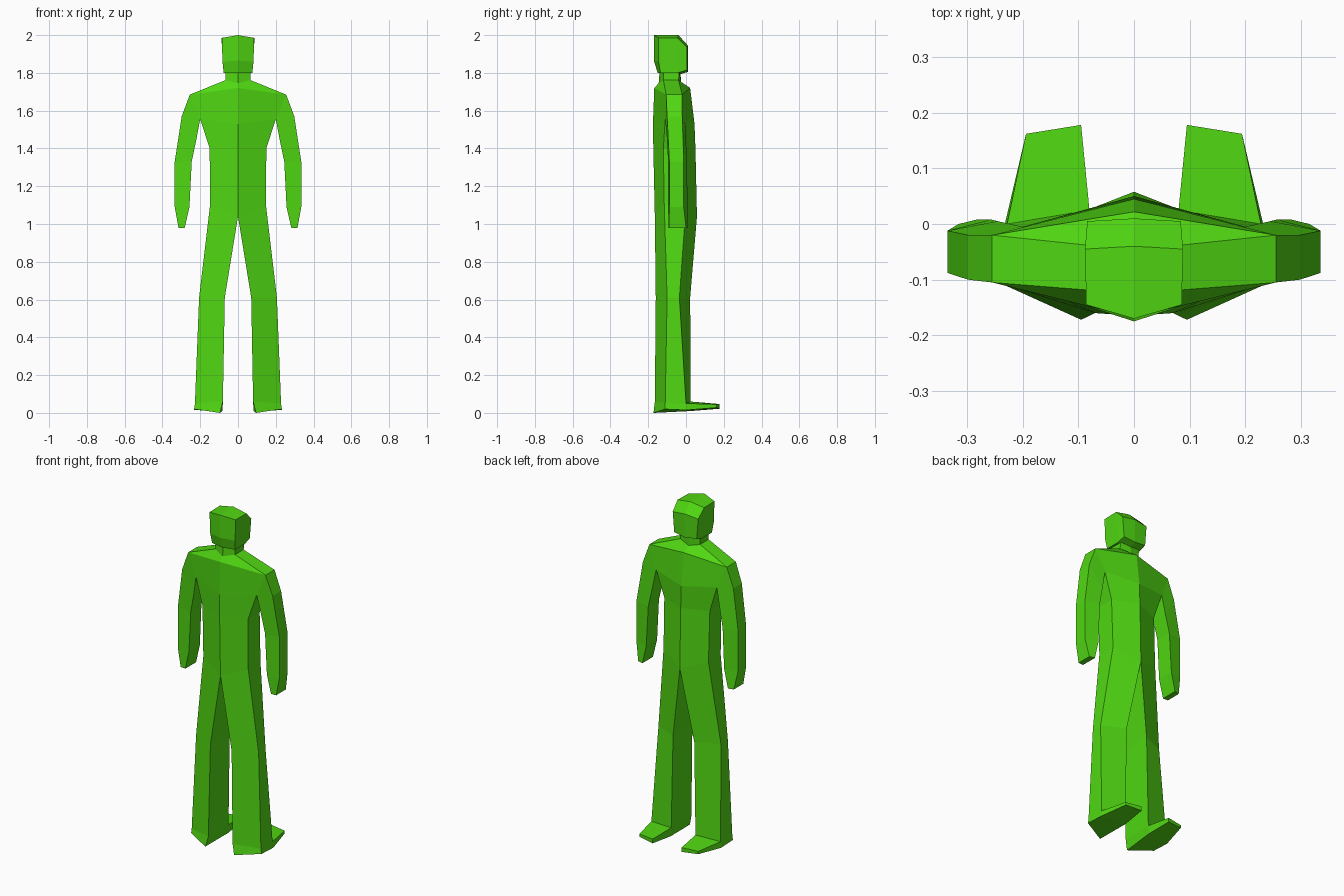
import bpy, bmesh

if "Cube" in bpy.data.objects:
    bpy.data.objects.remove(bpy.data.objects["Cube"])

green = bpy.data.materials.new("bright green")
green.diffuse_color = (0.08, 0.68, 0.006, 1)
green.use_nodes = True
green.node_tree.nodes["Principled BSDF"].inputs["Base Color"].default_value = green.diffuse_color


def loft(name, rings, skip=(), caps=(True, True)):
    """Skin four-sided rings, leave the x = 0 plane open, mirror to the other side."""
    bm = bmesh.new()
    rows = [[bm.verts.new(p) for p in ring] for ring in rings]
    n = len(rows[0])
    for i in range(len(rows) - 1):
        for j in range(n):
            k = (j + 1) % n
            quad = [rows[i][j], rows[i][k], rows[i + 1][k], rows[i + 1][j]]
            if (i, j) in skip or all(abs(v.co.x) < 1e-6 for v in quad):
                continue
            bm.faces.new(quad)
    if caps[0]:
        bm.faces.new(rows[0])
    if caps[1]:
        bm.faces.new(rows[-1][::-1])
    bmesh.ops.recalc_face_normals(bm, faces=bm.faces)
    # outward check against the middle of the part
    mid = sum((v.co.x for v in bm.verts)) / len(bm.verts)
    far = max(bm.faces, key=lambda f: f.calc_center_median().x)
    if far.normal.x * (far.calc_center_median().x - mid) < 0:
        bmesh.ops.reverse_faces(bm, faces=bm.faces)
    mesh = bpy.data.meshes.new(name)
    bm.to_mesh(mesh)
    bm.free()
    mesh.materials.append(green)
    ob = bpy.data.objects.new(name, mesh)
    bpy.context.collection.objects.link(ob)
    mod = ob.modifiers.new("mirror", "MIRROR")
    mod.use_clip = True
    return ob


def section(inner, outer):
    """Ring from inner and outer edges, each given as x, z, back y, front y."""
    (xi, zi, bi, fi), (xo, zo, bo, fo) = inner, outer
    return [(xi, bi, zi), (xo, bo, zo), (xo, fo, zo), (xi, fi, zi)]


# torso and legs, deep along the middle and thin at the sides
shoulder = (0.255, 1.685, -0.105, -0.02)
armpit = (0.20, 1.555, -0.11, -0.005)
ankle = section((0.08, 0.06, -0.165, 0.025), (0.228, 0.05, -0.11, 0.0))
sole = [(0.095, -0.172, 0.0), (0.232, -0.11, 0.02), (0.232, 0.0, 0.015), (0.082, 0.028, 0.01)]
loft("torso_and_legs", [
    section((0, 1.745, -0.145, -0.025), (0.065, 1.762, -0.12, -0.04)),
    section((0, 1.72, -0.168, 0.022), shoulder),
    section((0, 1.53, -0.175, 0.045), armpit),
    section((0, 1.40, -0.173, 0.05), (0.15, 1.40, -0.12, -0.01)),
    section((0, 1.04, -0.165, 0.058), (0.148, 1.10, -0.115, 0.0)),
    section((0.07, 0.61, -0.16, 0.022), (0.206, 0.61, -0.10, -0.035)),
    ankle, sole], skip={(1, 1), (6, 2)}, caps=(False, True))

# arms, starting at the open shoulder side
loft("arms", [
    section(armpit, shoulder),
    section((0.222, 1.44, -0.10, 0.0), (0.298, 1.57, -0.10, -0.02)),
    section((0.245, 1.33, -0.095, 0.005), (0.335, 1.33, -0.088, -0.012)),
    section((0.257, 1.09, -0.095, 0.008), (0.335, 1.09, -0.088, -0.012)),
    section((0.282, 0.98, -0.092, 0.008), (0.315, 0.98, -0.09, 0.0))],
    caps=(False, True))

# feet, running forward from the ankle
loft("feet", [
    [ankle[3], ankle[2], sole[2], sole[3]],
    [(0.095, 0.178, 0.047), (0.194, 0.162, 0.045), (0.194, 0.162, 0.028), (0.095, 0.178, 0.022)]],
    caps=(False, True))

# neck
loft("neck", [
    section((0, 1.81, -0.14, -0.03), (0.065, 1.81, -0.12, -0.035)),
    section((0, 1.74, -0.145, -0.025), (0.065, 1.755, -0.12, -0.04))], caps=(False, False))

# head: rings run from the back of the skull to the face (top middle, top side, jaw side, jaw middle)


def slab(back_mid, back_side, top, top_side, low, low_side, wide, narrow):
    return [(0, back_mid, top), (wide, back_side, top_side),
            (narrow, back_side, low_side), (0, back_mid, low)]


skull = [
    slab(-0.170, -0.145, 2.0, 1.985, 1.865, 1.86, 0.086, 0.082),
    slab(-0.150, -0.135, 2.0, 1.985, 1.80, 1.80, 0.086, 0.076),
    slab(-0.040, -0.045, 2.0, 1.985, 1.79, 1.80, 0.088, 0.076),
    slab(0.010, 0.005, 1.945, 1.935, 1.805, 1.815, 0.084, 0.074)]
loft("head", skull)
